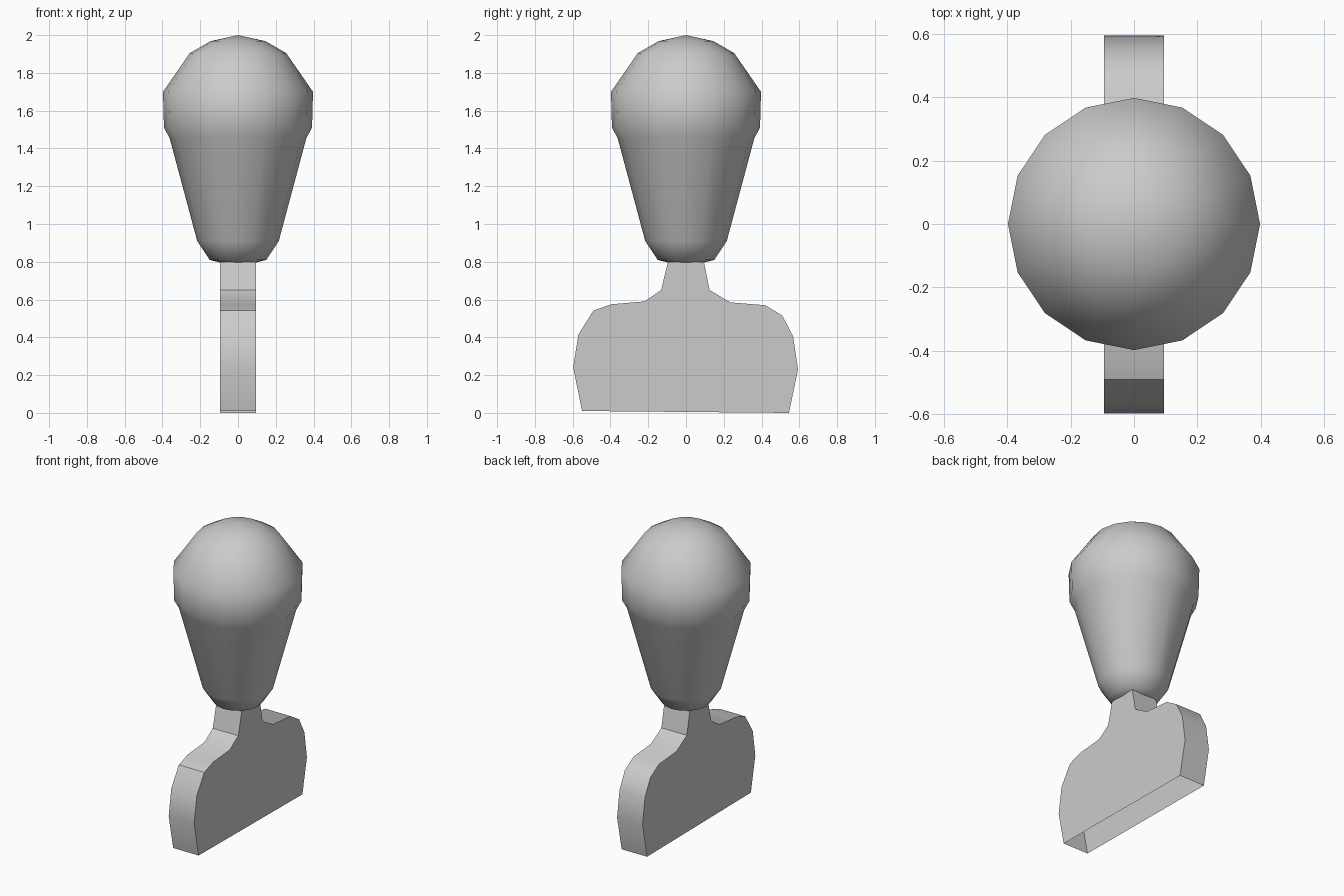
import bpy, bmesh, math
from mathutils import Matrix

default = bpy.data.objects.get("Cube")
if default:
    bpy.data.objects.remove(default, do_unlink=True)

grey = bpy.data.materials.new("light grey")
grey.use_nodes = True
colour = (0.6, 0.6, 0.6, 1)
grey.diffuse_color = colour
grey.node_tree.nodes["Principled BSDF"].inputs["Base Color"].default_value = colour


def add_part(name, bm, sharp_angle):
    bmesh.ops.recalc_face_normals(bm, faces=bm.faces)
    mesh = bpy.data.meshes.new(name)
    bm.to_mesh(mesh)
    bm.free()
    mesh.materials.append(grey)
    obj = bpy.data.objects.new(name, mesh)
    bpy.context.collection.objects.link(obj)
    bpy.ops.object.select_all(action='DESELECT')
    obj.select_set(True)
    bpy.context.view_layer.objects.active = obj
    bpy.ops.object.shade_smooth_by_angle(angle=math.radians(sharp_angle))
    return obj


# Bulb head: sixteen-sided lathe of a tapered profile
profile = [(0, 2.0), (0.145, 1.968), (0.255, 1.905), (0.397, 1.70),
           (0.392, 1.51), (0.362, 1.455), (0.216, 0.91),
           (0.15, 0.81), (0.07, 0.79), (0, 0.787)]
bm = bmesh.new()
points = [bm.verts.new((r, 0, z)) for r, z in profile]
edges = [bm.edges.new(pair) for pair in zip(points, points[1:])]
bmesh.ops.spin(bm, geom=points + edges, cent=(0, 0, 0), axis=(0, 0, 1),
               angle=math.tau, steps=16, use_merge=True)
bmesh.ops.remove_doubles(bm, verts=bm.verts, dist=0.001)
add_part("bulb_head", bm, 60)

# Slab base with shoulders and neck: outline extruded across x, open underneath
outline = [(-0.55, 0.01), (-0.597, 0.24), (-0.57, 0.415), (-0.49, 0.542),
           (-0.395, 0.575), (-0.22, 0.59), (-0.132, 0.65), (-0.095, 0.80),
           (0.095, 0.80), (0.125, 0.65), (0.235, 0.585), (0.42, 0.57),
           (0.51, 0.515), (0.567, 0.405), (0.593, 0.23), (0.545, 0.0)]
half = 0.094
bm = bmesh.new()
face = bm.faces.new([bm.verts.new((-half, y, z)) for y, z in outline])
side = bmesh.ops.extrude_face_region(bm, geom=[face], use_keep_orig=True)
moved = [v for v in side["geom"] if isinstance(v, bmesh.types.BMVert)]
bmesh.ops.translate(bm, verts=moved, vec=(2 * half, 0, 0))
bmesh.ops.recalc_face_normals(bm, faces=bm.faces)
underside = [f for f in bm.faces if f.normal.z < -0.9]
bmesh.ops.delete(bm, geom=underside, context='FACES_ONLY')
add_part("slab_base", bm, 35)
